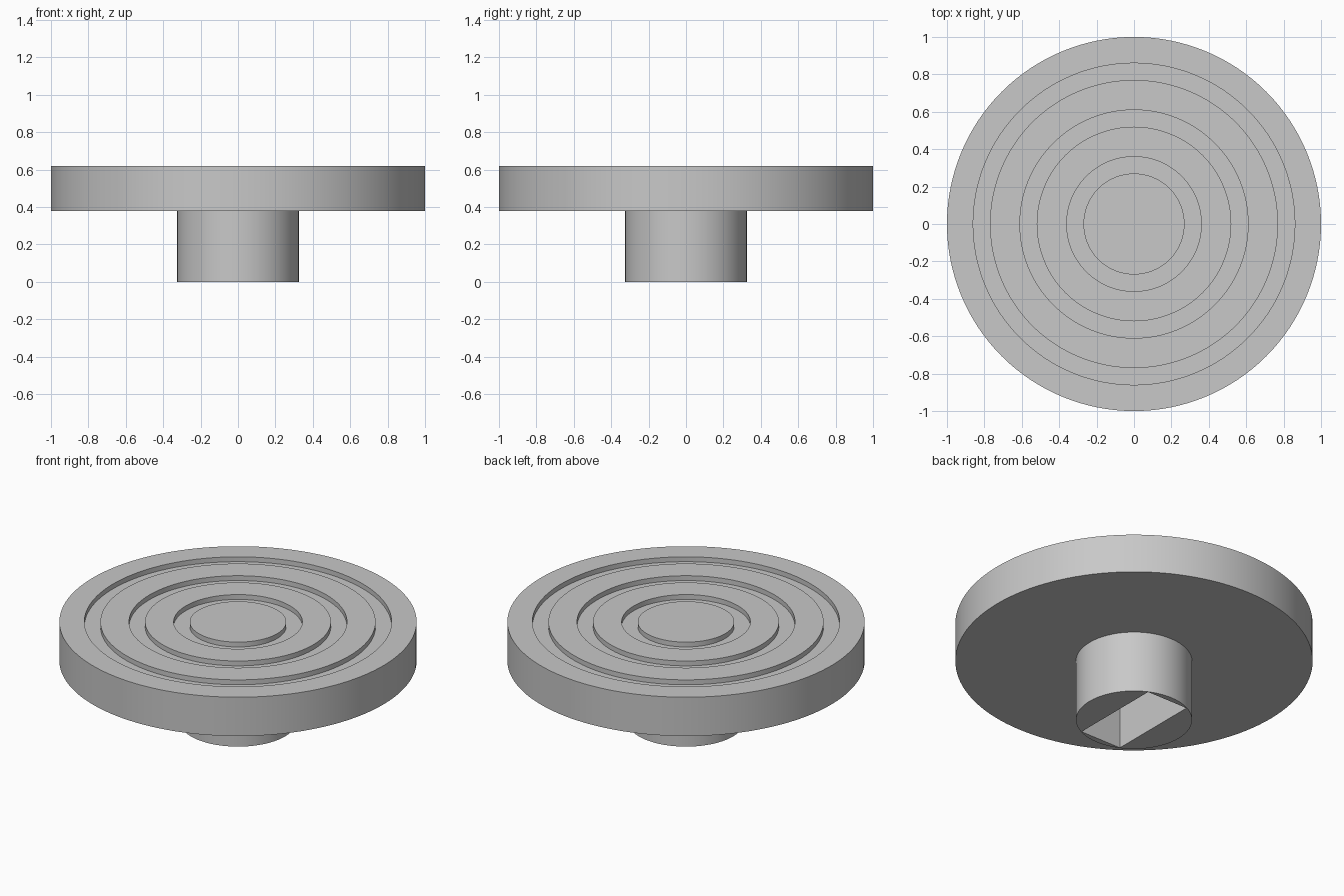
import bpy
import math

cube = bpy.data.objects.get("Cube")
if cube:
    bpy.data.objects.remove(cube, do_unlink=True)

grey = bpy.data.materials.new("light grey")
grey.use_nodes = True
colour = (0.58, 0.58, 0.58, 1)
grey.diffuse_color = colour
grey.node_tree.nodes["Principled BSDF"].inputs["Base Color"].default_value = colour

DISC_BOTTOM, DISC_TOP = 0.38, 0.62
GROOVE_FLOOR = DISC_TOP - 0.03


def add_mesh(name, verts, faces):
    mesh = bpy.data.meshes.new(name)
    mesh.from_pydata(verts, [], faces)
    mesh.materials.append(grey)
    obj = bpy.data.objects.new(name, mesh)
    bpy.context.collection.objects.link(obj)
    return obj


def lathe(name, profile, sides):
    """Spin (radius, z) points about z and cap both ends."""
    verts = [(r * math.cos(2 * math.pi * i / sides), r * math.sin(2 * math.pi * i / sides), z)
             for r, z in profile for i in range(sides)]
    faces = [tuple(reversed(range(sides)))]
    for row in range(len(profile) - 1):
        a, b = row * sides, (row + 1) * sides
        for i in range(sides):
            j = (i + 1) % sides
            faces.append((a + i, a + j, b + j, b + i))
    faces.append(tuple(range(len(verts) - sides, len(verts))))
    return add_mesh(name, verts, faces)


# Disc with three concentric grooves in its top
profile = [(1, DISC_BOTTOM), (1, DISC_TOP)]
for outer, inner in ((0.86, 0.77), (0.61, 0.52), (0.36, 0.27)):
    profile += [(outer, DISC_TOP), (outer, GROOVE_FLOOR),
                (inner, GROOVE_FLOOR), (inner, DISC_TOP)]
disc = lathe("grooved_disc", profile, 128)

# Stem, hollowed from below by a rectangular socket
stem = lathe("stem", [(0.325, 0), (0.325, DISC_BOTTOM)], 64)
bpy.ops.mesh.primitive_cube_add(size=1, location=(0, 0, DISC_BOTTOM / 2))
socket = bpy.context.object
socket.name = "socket_cutter"
socket.scale = (0.28, 0.58, DISC_BOTTOM + 0.1)
socket.hide_render = True
socket.hide_set(True)
socket.display_type = "WIRE"
cut = stem.modifiers.new("socket", "BOOLEAN")
cut.operation = "DIFFERENCE"
cut.solver = "EXACT"
cut.object = socket

# Soft round walls with crisp rims
for obj in (disc, stem):
    bpy.ops.object.select_all(action="DESELECT")
    obj.select_set(True)
    bpy.context.view_layer.objects.active = obj
    bpy.ops.object.shade_smooth_by_angle(angle=math.radians(30))
